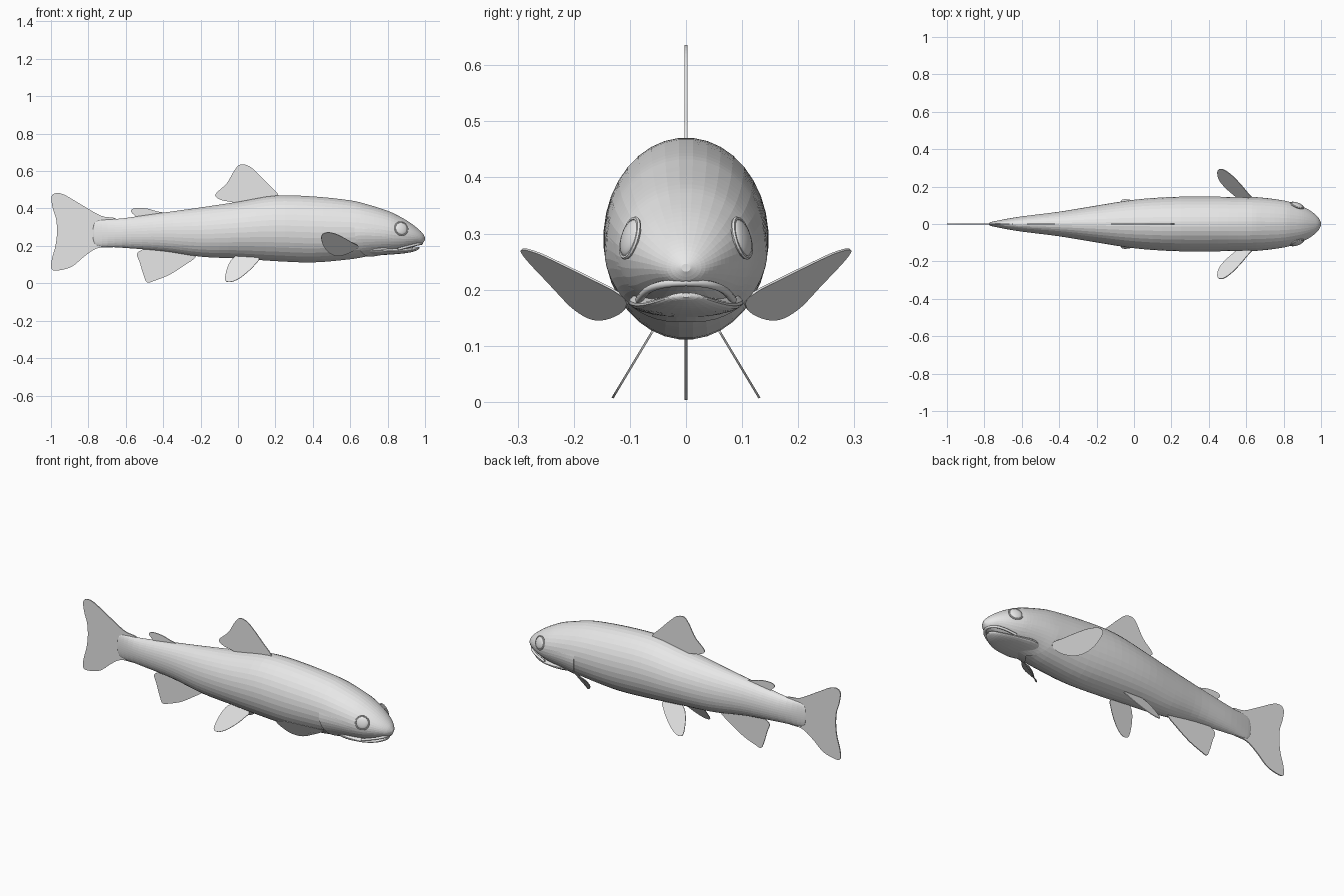
import bpy, bmesh, math
from mathutils import Vector

cube = bpy.data.objects.get("Cube")
if cube:
    bpy.data.objects.remove(cube, do_unlink=True)

grey = bpy.data.materials.new("plain_grey")
grey.use_nodes = True
grey.diffuse_color = (0.8, 0.8, 0.8, 1)
grey.node_tree.nodes["Principled BSDF"].inputs["Base Color"].default_value = (0.8, 0.8, 0.8, 1)


def make(name, verts, faces):
    mesh = bpy.data.meshes.new(name)
    mesh.from_pydata(verts, [], faces)
    bm = bmesh.new()
    bm.from_mesh(mesh)
    bmesh.ops.recalc_face_normals(bm, faces=bm.faces)
    bm.to_mesh(mesh)
    bm.free()
    mesh.materials.append(grey)
    obj = bpy.data.objects.new(name, mesh)
    bpy.context.collection.objects.link(obj)
    return obj


def spline(points, steps, closed=False):
    """Smooth curve through points of any dimension."""
    n = len(points)
    pick = (lambda i: points[i % n]) if closed else (lambda i: points[max(0, min(n - 1, i))])
    out = []
    for i in range(n if closed else n - 1):
        for s in range(steps):
            t = s / steps
            out.append(tuple(
                0.5 * (2 * b + (c - a) * t + (2 * a - 5 * b + 4 * c - d) * t * t
                       + (3 * b - a - 3 * c + d) * t ** 3)
                for a, b, c, d in zip(pick(i - 1), pick(i), pick(i + 1), pick(i + 2))))
    return out if closed else out + [points[-1]]


def section(row, angle, scale=1.0):
    x, top, bottom, half = row
    return (x, half * scale * math.cos(angle),
            (top + bottom) / 2 + (top - bottom) / 2 * scale * math.sin(angle))


def loft(name, rows, sides):
    verts = [section(r, 2 * math.pi * (k + 0.5) / sides) for r in rows for k in range(sides)]
    faces = [(i * sides + k, i * sides + (k + 1) % sides,
              (i + 1) * sides + (k + 1) % sides, (i + 1) * sides + k)
             for i in range(len(rows) - 1) for k in range(sides)]
    last = (len(rows) - 1) * sides
    faces += [tuple(range(sides)), tuple(range(last, last + sides))]
    return make(name, verts, faces)


def mirror(obj):
    obj.modifiers.new("mirror", "MIRROR").use_axis = (False, True, False)


def fin(name, outline, thickness=0.005):
    """Thin plate from an outline; 2D points lie in the middle plane."""
    pts = [p if len(p) == 3 else (p[0], 0, p[1]) for p in outline]
    verts = spline(pts, 5, closed=True)
    obj = make(name, verts, [tuple(range(len(verts)))])
    solid = obj.modifiers.new("thickness", "SOLIDIFY")
    solid.thickness = thickness
    solid.offset = 0
    return obj


# Body: x, top, bottom, half width
body_rows = spline([
    (-0.775, 0.30, 0.235, 0.006), (-0.75, 0.335, 0.20, 0.014), (-0.62, 0.347, 0.19, 0.038),
    (-0.40, 0.378, 0.172, 0.066), (-0.20, 0.406, 0.142, 0.099), (0.0, 0.436, 0.132, 0.130),
    (0.20, 0.469, 0.118, 0.145), (0.40, 0.465, 0.111, 0.147), (0.60, 0.444, 0.128, 0.143),
    (0.70, 0.420, 0.145, 0.138), (0.80, 0.388, 0.157, 0.126), (0.86, 0.360, 0.167, 0.110),
    (0.91, 0.331, 0.183, 0.090), (0.955, 0.298, 0.200, 0.063), (0.985, 0.270, 0.212, 0.035),
    (1.0, 0.246, 0.232, 0.008)], 4)
loft("body", body_rows, 36)


def row_at(x):
    for a, b in zip(body_rows, body_rows[1:]):
        if a[0] <= x <= b[0]:
            t = (x - a[0]) / (b[0] - a[0])
            return tuple(p + (q - p) * t for p, q in zip(a, b))
    return body_rows[-1]


# Lower jaw, set slightly back to leave the mouth slit
loft("lower_jaw", spline([
    (0.62, 0.22, 0.15, 0.06), (0.74, 0.21, 0.150, 0.10), (0.82, 0.195, 0.154, 0.095),
    (0.88, 0.188, 0.159, 0.080), (0.93, 0.190, 0.167, 0.056), (0.96, 0.195, 0.178, 0.030),
    (0.97, 0.194, 0.186, 0.008)], 3), 24)

# Upper lip
lip = bpy.data.curves.new("upper_lip", "CURVE")
lip.dimensions = "3D"
lip.bevel_depth = 0.007
lip.bevel_resolution = 2
lip.use_fill_caps = True
half_lip = [(0.855, 0.084, 0.182), (0.92, 0.068, 0.199), (0.962, 0.042, 0.209)]
path = spline(half_lip + [(0.982, 0, 0.213)] + [(x, -y, z) for x, y, z in reversed(half_lip)], 4)
strand = lip.splines.new("POLY")
strand.points.add(len(path) - 1)
for point, co in zip(strand.points, path):
    point.co = (*co, 1)
lip.materials.append(grey)
bpy.context.collection.objects.link(bpy.data.objects.new("upper_lip", lip))

# Gill covers: raised skin with a free rear edge sweeping under the throat
cols, rings = 8, 14
verts = []
for i in range(rings + 1):
    t = i / rings
    angle = math.radians(10 - 100 * t)
    edge = 0.622 + 0.1 * t ** 2
    for j in range(-1, cols + 1):
        u = max(j, 0) / cols
        lift = 0.97 if j < 0 else 0.994 + 0.042 * (1 - u) * min(1, t * 5)
        verts.append(section(row_at(edge + (0.84 - edge) * u), angle, lift))
w = cols + 2
faces = [(i * w + j, i * w + j + 1, (i + 1) * w + j + 1, (i + 1) * w + j)
         for i in range(rings) for j in range(w - 1)]
mirror(make("gill_covers", verts, faces))

# Eyes: flattened balls with a thin lid rim, following the head surface
ex, ez = 0.873, 0.292
row = row_at(ex)
angle = math.asin((ez - (row[1] + row[2]) / 2) / ((row[1] - row[2]) / 2))
for side, label in ((1, "left"), (-1, "right")):
    spot = Vector(section(row, angle))
    spot.y *= side
    facing = Vector((0.38, side, 0.3)).to_track_quat("Z", "Y").to_euler()
    bpy.ops.mesh.primitive_uv_sphere_add(segments=24, ring_count=12, radius=1,
                                         location=spot, rotation=facing)
    eye = bpy.context.object
    eye.name = label + "_eye"
    eye.scale = (0.034, 0.034, 0.012)
    bpy.ops.object.shade_smooth()
    bpy.ops.mesh.primitive_torus_add(major_segments=24, minor_segments=6, major_radius=0.036,
                                     minor_radius=0.004, location=spot, rotation=facing)
    rim = bpy.context.object
    rim.name = label + "_eyelid"
    for obj in (eye, rim):
        obj.data.materials.clear()
        obj.data.materials.append(grey)

# Fins along the middle
fin("tail_fin", [
    (-0.64, 0.335), (-0.735, 0.362), (-0.85, 0.428), (-0.93, 0.474), (-0.975, 0.482),
    (-0.998, 0.46), (-0.99, 0.40), (-0.972, 0.34), (-0.968, 0.27), (-0.976, 0.20),
    (-0.995, 0.13), (-0.998, 0.08), (-0.97, 0.068), (-0.89, 0.088), (-0.82, 0.145),
    (-0.75, 0.188), (-0.64, 0.205)], 0.006)
fin("dorsal_fin", [
    (0.217, 0.468), (0.16, 0.532), (0.105, 0.588), (0.06, 0.626), (0.012, 0.635),
    (-0.02, 0.602), (-0.06, 0.535), (-0.115, 0.483), (-0.118, 0.462), (-0.085, 0.444),
    (-0.02, 0.43), (0.02, 0.40), (0.18, 0.42)])
fin("adipose_fin", [
    (-0.40, 0.376), (-0.435, 0.385), (-0.49, 0.40), (-0.55, 0.402), (-0.573, 0.388),
    (-0.555, 0.365), (-0.52, 0.345), (-0.44, 0.35)])
fin("anal_fin", [
    (-0.225, 0.145), (-0.286, 0.096), (-0.366, 0.046), (-0.44, 0.016), (-0.485, 0.005),
    (-0.505, 0.045), (-0.525, 0.11), (-0.54, 0.155), (-0.515, 0.178), (-0.46, 0.20),
    (-0.28, 0.18)])

# Paired fins
pelvic = [(0.11, 0.135), (0.095, 0.105), (0.06, 0.068), (0.01, 0.028), (-0.035, 0.008),
          (-0.067, 0.014), (-0.065, 0.055), (-0.05, 0.1), (-0.025, 0.135), (0.03, 0.165)]
mirror(fin("pelvic_fins", [(x, 0.06 + (0.125 - z) * 0.6, z) for x, z in pelvic], 0.004))
mirror(fin("pectoral_fins", [
    (0.645, 0.125, 0.197), (0.61, 0.165, 0.218), (0.565, 0.218, 0.244), (0.52, 0.263, 0.265),
    (0.475, 0.292, 0.272), (0.447, 0.284, 0.255), (0.453, 0.24, 0.208), (0.485, 0.198, 0.165),
    (0.53, 0.158, 0.146), (0.58, 0.118, 0.157), (0.625, 0.105, 0.178)], 0.004))
